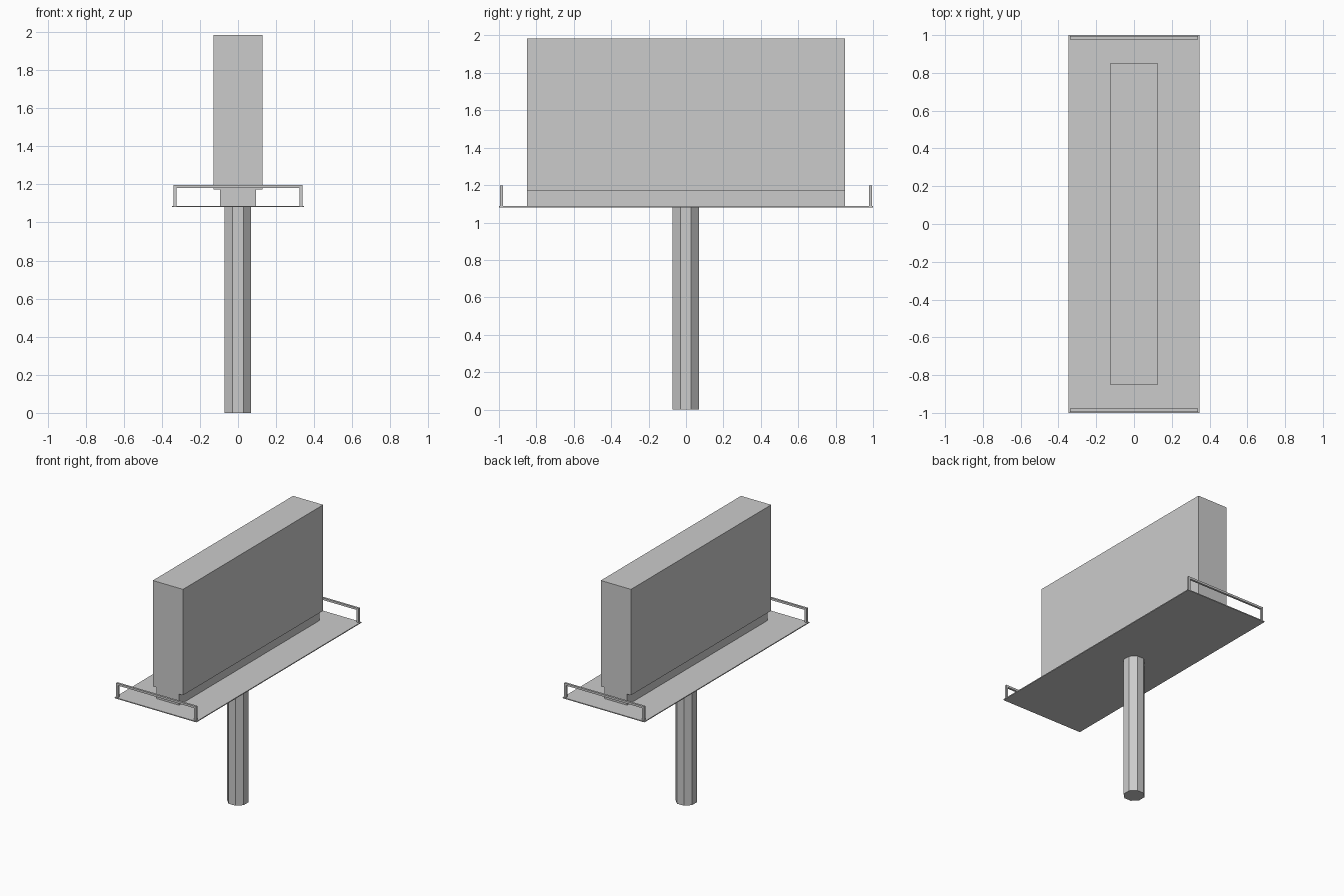
import bpy
import math

if "Cube" in bpy.data.objects:
    bpy.data.objects.remove(bpy.data.objects["Cube"])

grey = bpy.data.materials.new("plain grey")
grey.diffuse_color = (0.6, 0.6, 0.6, 1)
grey.use_nodes = True
grey.node_tree.nodes["Principled BSDF"].inputs["Base Color"].default_value = grey.diffuse_color


def box(name, x, y, z):
    """Box from (min, max) ranges along each axis."""
    r = (x, y, z)
    bpy.ops.mesh.primitive_cube_add(size=1, location=[(a + b) / 2 for a, b in r])
    ob = bpy.context.object
    ob.name = name
    ob.scale = [b - a for a, b in r]
    bpy.ops.object.transform_apply(location=False, rotation=False, scale=True)
    ob.data.materials.append(grey)
    return ob


# Octagonal support pole, flat sides facing the axes
apothem, deck_low, deck_top = 0.07, 1.08, 1.087
bpy.ops.mesh.primitive_cylinder_add(
    vertices=8, radius=apothem / math.cos(math.pi / 8), depth=deck_low,
    location=(-0.001, -0.001, deck_low / 2), rotation=(0, 0, math.pi / 8))
pole = bpy.context.object
pole.name = "support_pole"
pole.data.materials.append(grey)

# Thin walkway deck
box("walkway_deck", (-0.347, 0.347), (-1, 1), (deck_low, deck_top))

# Narrow plinth and the sign box above it
box("sign_plinth", (-0.095, 0.095), (-0.85, 0.85), (deck_top, 1.172))
box("sign_box", (-0.128, 0.128), (-0.85, 0.85), (1.172, 1.985))

# Guard rail at each end: two posts and a top bar
bar, rail_x, rail_y, rail_top = 0.016, 0.339, 0.994, 1.197
for end, s in (("front", -1), ("back", 1)):
    y = sorted((s * rail_y, s * (rail_y - bar)))
    for side, t in (("left", -1), ("right", 1)):
        x = sorted((t * rail_x, t * (rail_x - bar)))
        box(f"{end}_{side}_rail_post", x, y, (deck_top, rail_top - bar))
    box(f"{end}_rail_bar", (-rail_x, rail_x), y, (rail_top - bar, rail_top))
